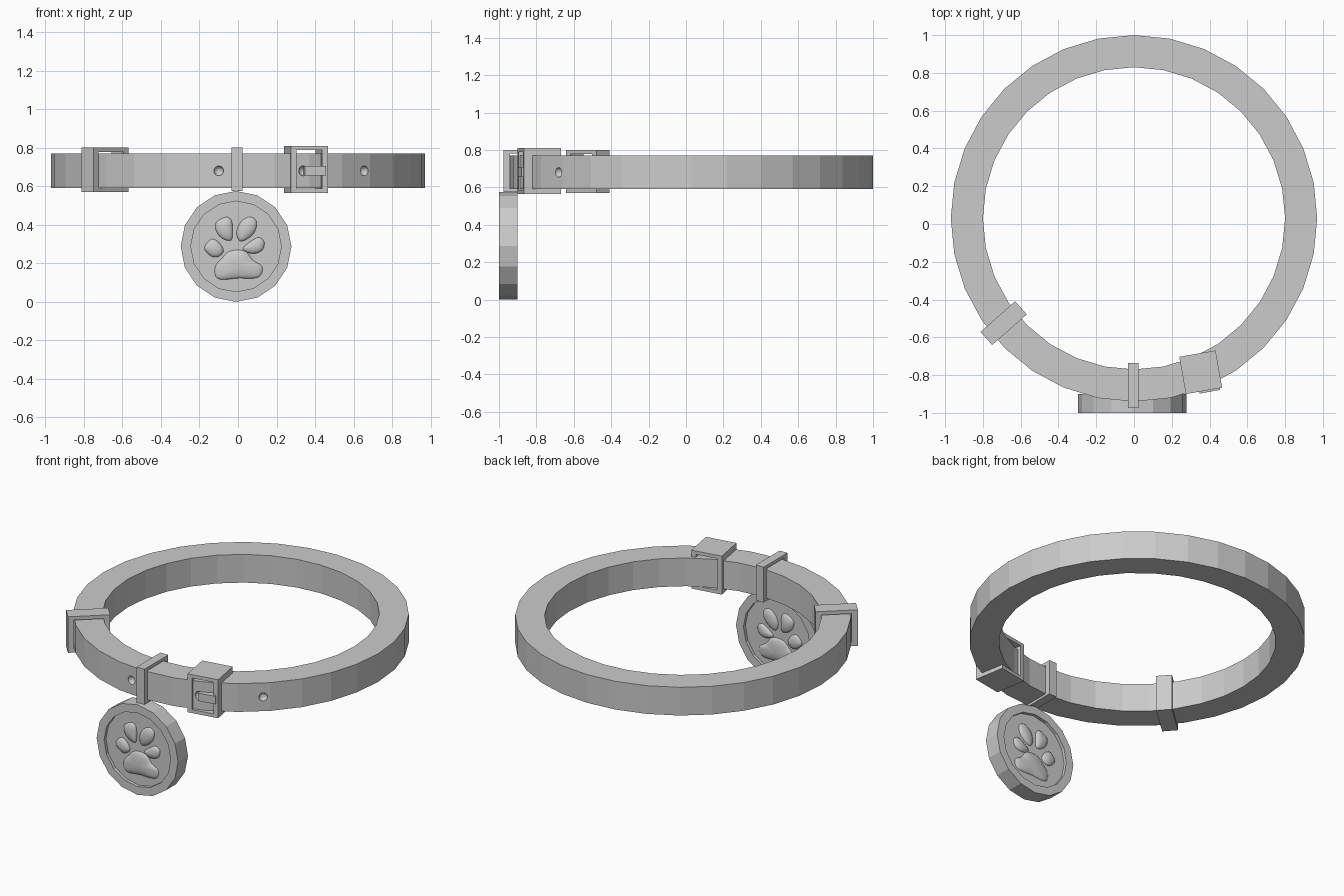
import bpy, bmesh, math
from mathutils import Matrix, Vector

if "Cube" in bpy.data.objects:
    bpy.data.objects.remove(bpy.data.objects["Cube"])

CENTRE = Vector((0, 0.03, 0.68))


def finish(name, bm, matrix=None, smooth=False):
    if matrix:
        bm.transform(matrix)
    bmesh.ops.recalc_face_normals(bm, faces=bm.faces)
    mesh = bpy.data.meshes.new(name)
    bm.to_mesh(mesh)
    bm.free()
    for p in mesh.polygons:
        p.use_smooth = smooth
    ob = bpy.data.objects.new(name, mesh)
    bpy.context.collection.objects.link(ob)
    return ob


def loft(bm, rings, closed=False):
    """Join equal-length rings of points with quads."""
    vs = [[bm.verts.new(p) for p in ring] for ring in rings]
    n = len(vs[0])
    pairs = list(zip(vs, vs[1:])) + ([(vs[-1], vs[0])] if closed else [])
    for a, b in pairs:
        for i in range(n):
            j = (i + 1) % n
            bm.faces.new((a[i], a[j], b[j], b[i]))
    return vs


def circle_xy(r, z, n):
    return [(r * math.sin(2 * math.pi * i / n), r * math.cos(2 * math.pi * i / n), z) for i in range(n)]


def frame(name, w, h, depth, bx, bz, loc, angle):
    """Rectangular frame in local XZ, extruded along local Y."""
    def rect(a, b, y):
        return [(-a, y, -b), (a, y, -b), (a, y, b), (-a, y, b)]
    w, h, d = w / 2, h / 2, depth / 2
    bm = bmesh.new()
    loft(bm, [rect(w, h, -d), rect(w, h, d), rect(w - bx, h - bz, d), rect(w - bx, h - bz, -d)], True)
    return finish(name, bm, Matrix.Translation(loc) @ Matrix.Rotation(angle, 4, 'Z'))


# Collar strap: 32-sided flat band
bm = bmesh.new()
loft(bm, [circle_xy(r, z, 32) for r, z in ((0.97, -0.09), (0.97, 0.09), (0.80, 0.09), (0.80, -0.09))], True)
strap = finish("collar_strap", bm, Matrix.Translation(CENTRE))

# Shallow punched holes along the front
bm = bmesh.new()
for x in (-0.10, 0.34, 0.655):
    y = CENTRE.y - math.sqrt(0.967 ** 2 - x * x)
    bmesh.ops.create_uvsphere(bm, u_segments=14, v_segments=8, radius=0.026,
                              matrix=Matrix.Translation((x, y, 0.68)))
cutter = finish("hole_cutter", bm)
cutter.hide_render = True
cutter.hide_viewport = True
mod = strap.modifiers.new("holes", 'BOOLEAN')
mod.operation = 'DIFFERENCE'
mod.object = cutter
mod.solver = 'EXACT'

# Keeper loops around the strap
frame("side_keeper", 0.245, 0.23, 0.093, 0.036, 0.023, (-0.69, -0.525, 0.685), math.radians(41.5))
frame("tag_loop", 0.24, 0.225, 0.055, 0.033, 0.02, (-0.005, -0.855, 0.6875), math.radians(-90))

# Buckle frame and prong
buckle_loc, turn = Vector((0.353, -0.785, 0.6875)), math.radians(10)
frame("buckle", 0.195, 0.245, 0.20, 0.03, 0.022, buckle_loc, turn)
bm = bmesh.new()
bmesh.ops.create_cube(bm, size=1, matrix=Matrix.Translation((0.03, -0.09, -0.007)) @ Matrix.Diagonal((0.11, 0.04, 0.05, 1)))
finish("buckle_prong", bm, Matrix.Translation(buckle_loc) @ Matrix.Rotation(turn, 4, 'Z'))

# Round tag: 16 sides, recessed on both faces
TAG = Vector((-0.01, -0.95, 0.2875))
bm = bmesh.new()
vs = loft(bm, [circle_xy(r, z, 16) for r, z in
               ((0.235, 0.03), (0.235, 0.05), (0.2875, 0.05), (0.2875, -0.05), (0.235, -0.05), (0.235, -0.03))])
bm.faces.new(vs[0])
bm.faces.new(vs[-1])
finish("round_tag", bm, Matrix.Translation(TAG) @ Matrix.Rotation(math.radians(90), 4, 'X'))


def smooth_loop(pts, steps=5):
    """Closed Catmull-Rom curve through the points."""
    p = [Vector(q) for q in pts]
    n, out = len(p), []
    for i in range(n):
        a, b, c, d = p[i - 1], p[i], p[(i + 1) % n], p[(i + 2) % n]
        for k in range(steps):
            t = k / steps
            out.append(0.5 * (2 * b + (c - a) * t + (2 * a - 5 * b + 4 * c - d) * t * t
                              + (3 * b - a - 3 * c + d) * t ** 3))
    return out


def pillow(name, pts):
    """Domed relief on the front of the tag, mirrored to the back."""
    outline = smooth_loop(pts)
    mid = sum(outline, Vector((0, 0))) / len(outline)
    bm = bmesh.new()
    for side in (-1, 1):
        rings = []
        for k in range(6):
            a = k / 6 * math.pi / 2
            ring = [mid + (q - mid) * math.cos(a) for q in outline]
            rings.append([(q.x, TAG.y + side * (0.029 + 0.02 * math.sin(a)), q.y) for q in ring])
        vs = loft(bm, rings)
        tip = bm.verts.new((mid.x, TAG.y + side * 0.049, mid.y))
        for i in range(len(outline)):
            bm.faces.new((vs[-1][i], vs[-1][(i + 1) % len(outline)], tip))
    return finish(name, bm, smooth=True)


# Paw relief: main pad and four toes
pillow("paw_pad", [(0, 0.27), (0.045, 0.258), (0.08, 0.215), (0.125, 0.185), (0.12, 0.14), (0.085, 0.122),
                   (0, 0.122), (-0.085, 0.115), (-0.118, 0.135), (-0.118, 0.185), (-0.085, 0.225), (-0.05, 0.26)])
pillow("toe_inner_left", [(-0.065, 0.44), (-0.035, 0.425), (-0.027, 0.37), (-0.035, 0.32),
                          (-0.075, 0.325), (-0.11, 0.36), (-0.115, 0.41)])
pillow("toe_inner_right", [(0.06, 0.442), (0.095, 0.42), (0.09, 0.37), (0.055, 0.33),
                           (0.01, 0.315), (-0.008, 0.36), (0.015, 0.415)])
pillow("toe_outer_left", [(-0.14, 0.325), (-0.1, 0.31), (-0.075, 0.265), (-0.1, 0.235), (-0.14, 0.237), (-0.175, 0.28)])
pillow("toe_outer_right", [(0.1, 0.333), (0.135, 0.315), (0.128, 0.27), (0.085, 0.25), (0.04, 0.26), (0.03, 0.285)])
